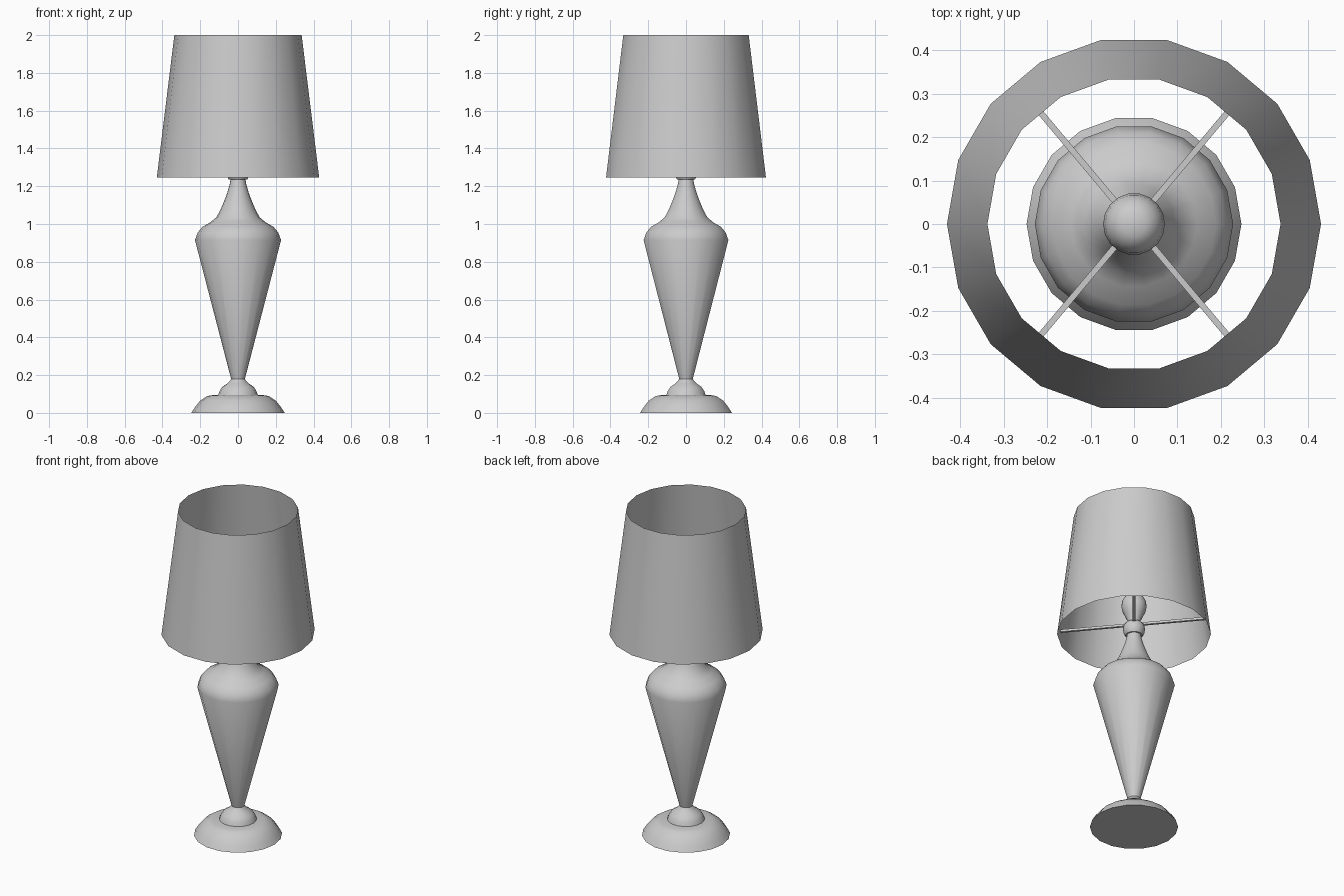
import bpy, bmesh
from math import sin, cos, pi, radians
from mathutils import Matrix, Vector

if "Cube" in bpy.data.objects:
    bpy.data.objects.remove(bpy.data.objects["Cube"])


def finish(name, bm, angle=40):
    bmesh.ops.recalc_face_normals(bm, faces=bm.faces)
    me = bpy.data.meshes.new(name)
    bm.to_mesh(me)
    bm.free()
    ob = bpy.data.objects.new(name, me)
    bpy.context.collection.objects.link(ob)
    bpy.ops.object.select_all(action='DESELECT')
    ob.select_set(True)
    bpy.context.view_layer.objects.active = ob
    bpy.ops.object.shade_smooth_by_angle(angle=radians(angle))
    return ob


def lathe(name, profile, sides=18, capped=True, angle=40):
    """Turn a list of (radius, height) points around z."""
    bm = bmesh.new()
    rings = [[bm.verts.new((r * cos(2 * pi * i / sides), r * sin(2 * pi * i / sides), z))
              for i in range(sides)] for r, z in profile]
    for a, b in zip(rings, rings[1:]):
        for i in range(sides):
            j = (i + 1) % sides
            bm.faces.new((a[i], a[j], b[j], b[i]))
    if capped:
        bm.faces.new(rings[0])
        bm.faces.new(rings[-1])
    return finish(name, bm, angle)


# Stepped foot
lathe("base", [(0.247, 0), (0.228, 0.03), (0.20, 0.065), (0.165, 0.088), (0.145, 0.093),
               (0.105, 0.095), (0.098, 0.115), (0.083, 0.138), (0.058, 0.155),
               (0.044, 0.168), (0.036, 0.18)])

# Tapered body with rounded shoulder and slim neck
lathe("body", [(0.036, 0.178), (0.228, 0.915), (0.213, 0.955), (0.188, 0.985),
               (0.145, 1.01), (0.115, 1.035), (0.093, 1.075), (0.074, 1.12),
               (0.057, 1.165), (0.044, 1.21), (0.038, 1.245)])

# Collar holding the bulb and shade arms
lathe("collar", [(0.048, 1.235), (0.058, 1.252), (0.062, 1.275), (0.058, 1.297), (0.048, 1.31)])

# Light bulb
lathe("bulb", [(0.032, 1.305), (0.036, 1.33), (0.052, 1.365), (0.066, 1.395), (0.071, 1.425),
               (0.066, 1.455), (0.051, 1.48), (0.028, 1.495)])

# Open shade, a single thin surface
lathe("shade", [(0.43, 1.245), (0.337, 2.0)], capped=False)

# Four arms running from the collar to the middle of shade facets
bm = bmesh.new()
for a in (50, 130, 230, 310):
    m = (Matrix.Rotation(radians(a), 4, 'Z') @ Matrix.Translation(Vector((0.23, 0, 1.305)))
         @ Matrix.Diagonal((0.37, 0.014, 0.014, 1)))
    bmesh.ops.create_cube(bm, size=1, matrix=m)
finish("shade_arms", bm)
